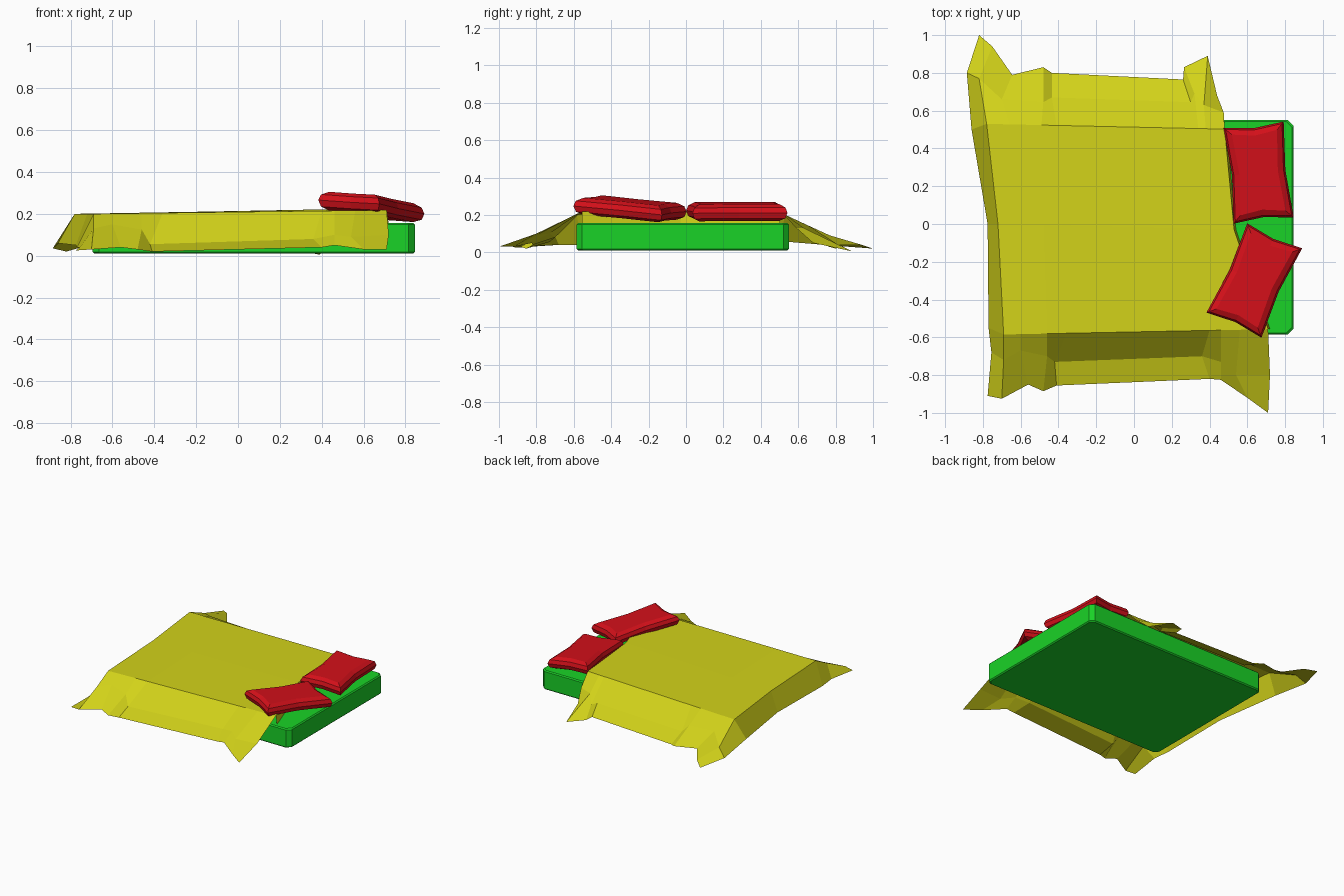
import bpy, bmesh
from math import cos, sin, radians

if "Cube" in bpy.data.objects:
    bpy.data.objects.remove(bpy.data.objects["Cube"])


def material(name, color):
    m = bpy.data.materials.new(name)
    m.diffuse_color = (*color, 1)
    m.use_nodes = True
    m.node_tree.nodes["Principled BSDF"].inputs["Base Color"].default_value = m.diffuse_color
    return m


GREEN = material("green", (0.01, 0.65, 0.02))
RED = material("red", (0.65, 0.005, 0.01))
YELLOW = material("yellow", (0.65, 0.65, 0.01))


def finish(bm, name, mat):
    mesh = bpy.data.meshes.new(name)
    bm.to_mesh(mesh)
    bm.free()
    mesh.materials.append(mat)
    ob = bpy.data.objects.new(name, mesh)
    bpy.context.collection.objects.link(ob)
    return ob


def loft(bm, rings, caps=True):
    """Stack closed rings of points into a solid."""
    vs = [[bm.verts.new(p) for p in r] for r in rings]
    n = len(vs[0])
    for a, b in zip(vs, vs[1:]):
        for i in range(n):
            j = (i + 1) % n
            bm.faces.new((a[i], a[j], b[j], b[i]))
    if caps:
        bm.faces.new(vs[0][::-1])
        bm.faces.new(vs[-1])


# Mattress: box with chamfered corners and a slight bevel top and bottom
def chamfered(inset, z, c=0.03):
    x0, x1, y0, y1 = -0.695 + inset, 0.845 - inset, -0.585 + inset, 0.55 - inset
    return [(x0 + c, y0, z), (x1 - c, y0, z), (x1, y0 + c, z), (x1, y1 - c, z),
            (x1 - c, y1, z), (x0 + c, y1, z), (x0, y1 - c, z), (x0, y0 + c, z)]


bm = bmesh.new()
loft(bm, [chamfered(i, z) for i, z in ((0.008, 0.01), (0, 0.018), (0, 0.148), (0.008, 0.156))])
finish(bm, "mattress", GREEN)


# Pillows: cushions with pinched-in sides, turned and tilted
def pillow(name, cx, cy, cz, w, l, angle, sx, sy):
    a = radians(angle)
    rings = []
    for inset, dz in ((0.04, -0.045), (0.01, -0.03), (0, 0), (0.01, 0.028), (0.04, 0.045)):
        hx, hy, k = w / 2 - inset, l / 2 - inset, 0.018
        ring = []
        for u, v in ((-hx, -hy), (0, -hy + k), (hx, -hy), (hx - k, 0),
                     (hx, hy), (0, hy - k), (-hx, hy), (-hx + k, 0)):
            dx, dy = u * cos(a) - v * sin(a), u * sin(a) + v * cos(a)
            ring.append((cx + dx, cy + dy, cz + dz + sx * dx + sy * dy))
        rings.append(ring)
    b = bmesh.new()
    loft(b, rings)
    finish(b, name, RED)


pillow("pillow_back", 0.66, 0.272, 0.218, 0.32, 0.51, 6, -0.05, 0.0)
pillow("pillow_front", 0.637, -0.299, 0.233, 0.32, 0.52, -24.5, -0.09, -0.06)

# Blanket: top panel with folded skirts at front, back and foot
front_hem = [(-.70, -.925, .03), (-.56, -.85, .04), (-.48, -.885, .03), (-.41, -.855, .02),
             (.40, -.82, .04), (.46, -.825, .05), (.60, -.92, .03), (.71, -1, .03)]
front_crease = [(-.69, -.72, .13), (-.60, -.67, .15), (-.46, -.70, .125), (-.42, -.73, .055),
                (.36, -.70, .08), (.46, -.73, .10), (.54, -.80, .09), (.72, -.80, .10)]
front_top = [(x, -.585 + (x + .69) * .02, .2 + (x + .69) * .013)
             for x in (-.69, -.60, -.46, -.36, .40, .46, .56, .71)]
middle = [(x, -(x + .72) * .024, .2 + (x + .72) * .019)
          for x in (-.72, -.64, -.48, -.38, .36, .41, .46, .53)]
back_top = [(x, .53 - (x + .78) * .022, .2 + (x + .78) * .017)
            for x in (-.78, -.66, -.49, -.41, .30, .34, .38, .48)]
back_crease = [(-.82, .77, .09), (-.70, .66, .14), (-.48, .645, .12), (-.435, .67, .07),
               (.30, .645, .08), (.32, .69, .08), (.37, .63, .13), (.475, .59, .13)]
back_hem = [(-.75, .94, .04), (-.645, .79, .04), (-.48, .83, .03), (-.435, .80, .02),
            (.26, .765, .03), (.265, .83, .03), (.39, .89, .005), (.44, .68, .05)]
rows = [front_hem, front_crease, front_top, middle, back_top, back_crease, back_hem]
foot_hem = [(-.775, -.91, .025), (-.755, -.68, .04), (-.77, -.55, .04), (-.775, 0, .05),
            (-.86, .5, .06), (-.885, .8, .035), (-.82, 1, .02)]
head_top = [r[-1] for r in rows[2:5]]
head_hem = [(x + .01, y, .155) for x, y, z in head_top]

bm = bmesh.new()


def strip(lower, upper):
    a, b = ([bm.verts.new(p) for p in row] for row in (lower, upper))
    for i in range(len(a) - 1):
        bm.faces.new((a[i], a[i + 1], b[i + 1], b[i]))


for lower, upper in zip(rows, rows[1:]):
    strip(lower, upper)
strip([r[0] for r in rows], foot_hem)
strip(head_hem, head_top)
bmesh.ops.remove_doubles(bm, verts=bm.verts, dist=0.0005)
bmesh.ops.recalc_face_normals(bm, faces=bm.faces)
if sum(f.normal.z * f.calc_area() for f in bm.faces) < 0:
    bmesh.ops.reverse_faces(bm, faces=bm.faces)
finish(bm, "blanket", YELLOW)
